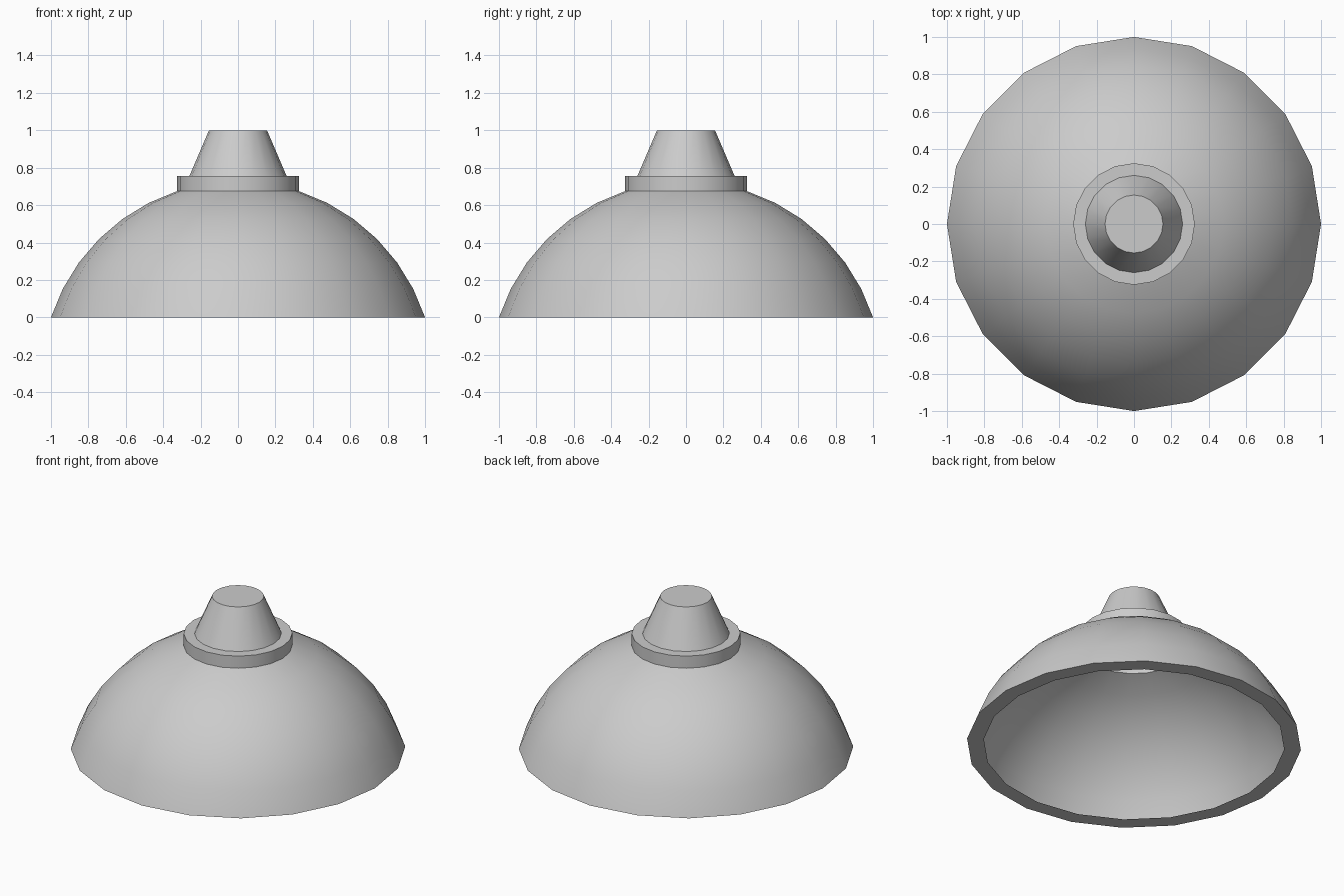
import bpy, math

if "Cube" in bpy.data.objects:
    bpy.data.objects.remove(bpy.data.objects["Cube"])

SIDES = 20
STEP = 2 * math.pi / SIDES


def lathe(name, profile, cap=False):
    """Revolve (radius, height) points around z; optionally close the last ring."""
    verts = [(r * math.cos(i * STEP), r * math.sin(i * STEP), z)
             for r, z in profile for i in range(SIDES)]
    faces = []
    for k in range(len(profile) - 1):
        a, b = k * SIDES, (k + 1) * SIDES
        for i in range(SIDES):
            j = (i + 1) % SIDES
            faces.append((a + i, a + j, b + j, b + i))
    if cap:
        faces.append(tuple(range(len(verts) - SIDES, len(verts))))
    mesh = bpy.data.meshes.new(name)
    mesh.from_pydata(verts, [], faces)
    mesh.update()
    ob = bpy.data.objects.new(name, mesh)
    bpy.context.collection.objects.link(ob)
    bpy.ops.object.select_all(action='DESELECT')
    ob.select_set(True)
    bpy.context.view_layer.objects.active = ob
    bpy.ops.object.shade_smooth_by_angle(angle=math.radians(30))
    return ob


# Dome: slice of a sphere from 18 to 72 degrees latitude
R = 1 / math.cos(math.radians(18))
drop = R * math.sin(math.radians(18))
arc = [(R * math.cos(math.radians(a)), R * math.sin(math.radians(a)) - drop)
       for a in range(18, 73, 9)]
neck_r, neck_z = arc[-1]

# Shade with an inward flat lip around its open bottom
lathe("shade", [(0.9, 0.0)] + arc)

# Collar: short upright band with a flat ledge
lathe("collar", [(neck_r, neck_z), (neck_r, 0.755), (0.26, 0.755)])

# Tapered cap with a closed top
lathe("cap", [(0.26, 0.755), (0.155, 1.0)], cap=True)
